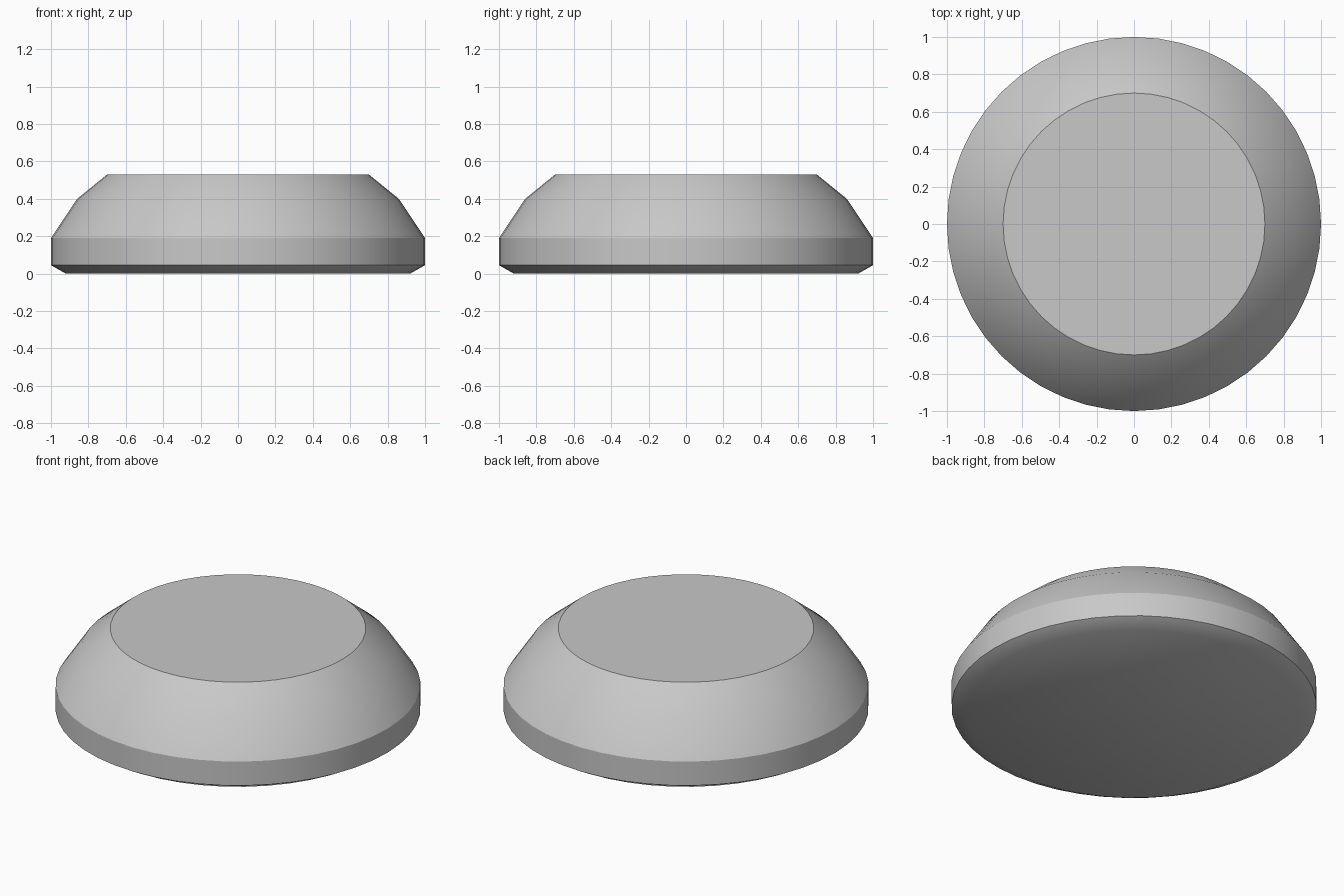
import bpy, bmesh
from math import cos, sin, tau, radians

cube = bpy.data.objects.get("Cube")
if cube:
    bpy.data.objects.remove(cube, do_unlink=True)

SIDES = 48
# Radius and height from the base rim up to the flat top
PROFILE = [(0.92, 0.0), (1.0, 0.045), (1.0, 0.19), (0.86, 0.40), (0.70, 0.53)]

# Plain grey material
grey = bpy.data.materials.new("light grey")
grey.use_nodes = True
colour = (0.58, 0.58, 0.58, 1.0)
grey.diffuse_color = colour
grey.node_tree.nodes["Principled BSDF"].inputs["Base Color"].default_value = colour

# Turned body: one ring per profile point, joined by quads and capped
bm = bmesh.new()
rings = [[bm.verts.new((r * cos(tau * i / SIDES), r * sin(tau * i / SIDES), z))
          for i in range(SIDES)] for r, z in PROFILE]
for low, high in zip(rings, rings[1:]):
    for i in range(SIDES):
        j = (i + 1) % SIDES
        bm.faces.new((low[i], low[j], high[j], high[i]))
bm.faces.new(rings[0][::-1])
bm.faces.new(rings[-1])

mesh = bpy.data.meshes.new("domed_body")
bm.to_mesh(mesh)
bm.free()
mesh.materials.append(grey)
body = bpy.data.objects.new("domed_body", mesh)
bpy.context.collection.objects.link(body)

# Soft slope and base rim, crisp band and top edges
bpy.ops.object.select_all(action='DESELECT')
body.select_set(True)
bpy.context.view_layer.objects.active = body
bpy.ops.object.shade_smooth_by_angle(angle=radians(31))
